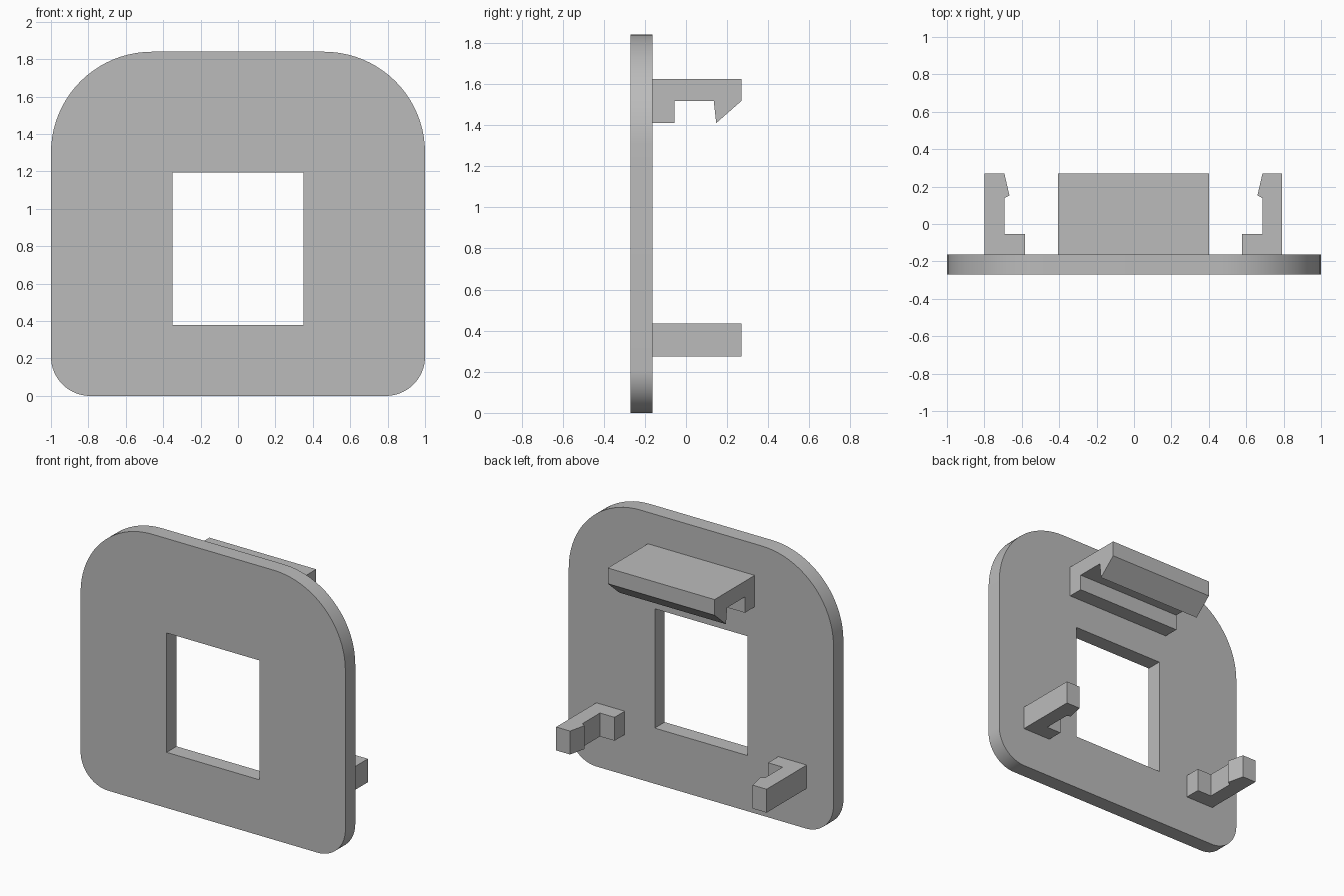
import bpy, bmesh
from math import cos, sin, pi
from mathutils import Vector

cube = bpy.data.objects.get("Cube")
if cube:
    bpy.data.objects.remove(cube, do_unlink=True)

grey = bpy.data.materials.new("plain grey")
grey.use_nodes = True
GREY = (0.5, 0.5, 0.5, 1)
grey.diffuse_color = GREY
grey.node_tree.nodes["Principled BSDF"].inputs["Base Color"].default_value = GREY


def prism(name, loops, place, start, end):
    """Fill the outlines (later ones are holes) and extrude from start to end."""
    bm = bmesh.new()
    edges = []
    for loop in loops:
        verts = [bm.verts.new(place(u, v, start)) for u, v in loop]
        edges += [bm.edges.new((a, b)) for a, b in zip(verts, verts[1:] + verts[:1])]
    bmesh.ops.triangle_fill(bm, use_beauty=True, use_dissolve=False, edges=edges)
    offset = Vector(place(0, 0, end)) - Vector(place(0, 0, start))
    ext = bmesh.ops.extrude_face_region(bm, geom=bm.faces[:], use_keep_orig=True)
    moved = [g for g in ext["geom"] if isinstance(g, bmesh.types.BMVert)]
    bmesh.ops.translate(bm, verts=moved, vec=offset)
    bmesh.ops.recalc_face_normals(bm, faces=bm.faces[:])
    mesh = bpy.data.meshes.new(name)
    bm.to_mesh(mesh)
    bm.free()
    mesh.materials.append(grey)
    obj = bpy.data.objects.new(name, mesh)
    bpy.context.collection.objects.link(obj)
    return obj


def arc(cx, cz, r, first, steps=20):
    """Quarter circle starting at the given angle."""
    angles = [first + pi / 2 * i / steps for i in range(steps + 1)]
    return [(cx + r * cos(a), cz + r * sin(a)) for a in angles]


# Face plate: wide curves at the top, tighter ones at the bottom, window through it
HEIGHT, TOP_R, LOW_R = 1.84, 0.54, 0.21
FRONT, BACK, TIP = -0.27, -0.163, 0.27
outline = (arc(1 - TOP_R, HEIGHT - TOP_R, TOP_R, 0)
           + arc(TOP_R - 1, HEIGHT - TOP_R, TOP_R, pi / 2)
           + arc(LOW_R - 1, LOW_R, LOW_R, pi)
           + arc(1 - LOW_R, LOW_R, LOW_R, 3 * pi / 2))
window = [(-0.35, 0.38), (0.35, 0.38), (0.35, 1.195), (-0.35, 1.195)]
plate = prism("face_plate", [outline, window], lambda x, z, y: (x, y, z), FRONT, BACK)
bpy.ops.object.select_all(action="DESELECT")
plate.select_set(True)
bpy.context.view_layer.objects.active = plate
bpy.ops.object.shade_smooth_by_angle(angle=pi / 6)

# Wide upper hook, profile in y and z
hook = [(BACK, 1.41), (-0.057, 1.41), (-0.057, 1.518), (0.135, 1.518),
        (0.147, 1.41), (TIP, 1.518), (TIP, 1.625), (BACK, 1.625)]
prism("upper_hook", [hook], lambda y, z, x: (x, y, z), -0.405, 0.402)

# Pair of side clips with inward barbs, profile in x and y
clip = [(0.795, BACK), (0.795, TIP), (0.69, TIP), (0.663, 0.153),
        (0.69, 0.138), (0.69, -0.053), (0.58, -0.053), (0.58, BACK)]
for side, name in ((1, "left_clip"), (-1, "right_clip")):
    prism(name, [clip], lambda x, y, z: (side * x - 0.003, y, z), 0.275, 0.435)
